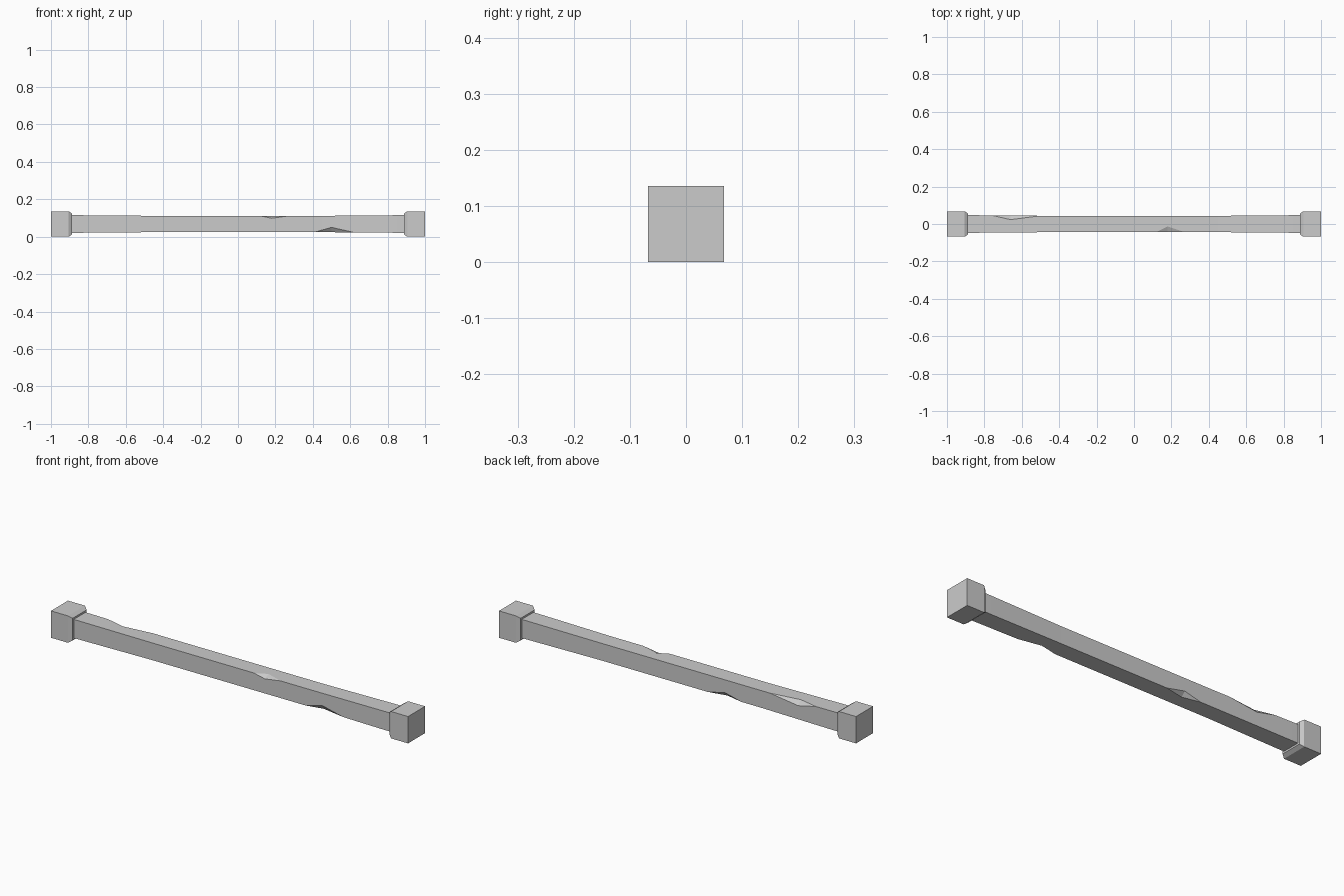
import bpy, bmesh

if "Cube" in bpy.data.objects:
    bpy.data.objects.remove(bpy.data.objects["Cube"], do_unlink=True)

stone = bpy.data.materials.new("plain grey")
stone.use_nodes = True
grey = (0.6, 0.6, 0.6, 1)
stone.diffuse_color = grey
stone.node_tree.nodes["Principled BSDF"].inputs["Base Color"].default_value = grey

MID = 0.068


def loft(name, sections):
    """Join a row of equal-sized point loops into a closed flat-shaded solid."""
    bm = bmesh.new()
    rings = [[bm.verts.new(p) for p in loop] for loop in sections]
    n = len(rings[0])
    for a, b in zip(rings, rings[1:]):
        for i in range(n):
            j = (i + 1) % n
            bm.faces.new((a[i], a[j], b[j], b[i]))
    bm.faces.new(rings[0])
    bm.faces.new(rings[-1])
    bmesh.ops.remove_doubles(bm, verts=bm.verts, dist=0.0001)
    bmesh.ops.recalc_face_normals(bm, faces=bm.faces)
    mesh = bpy.data.meshes.new(name)
    bm.to_mesh(mesh)
    bm.free()
    mesh.materials.append(stone)
    obj = bpy.data.objects.new(name, mesh)
    bpy.context.collection.objects.link(obj)


# Chips: (y side, z side): start, deepest point, end, cut across y, cut down z
chips = {
    (-1, 1): (0.12, 0.18, 0.27, 0.03, 0.013),
    (1, 1): (-0.76, -0.66, -0.5, 0.022, 0.022),
    (1, -1): (-0.34, -0.25, -0.15, 0.02, 0.022),
    (-1, -1): (0.41, 0.5, 0.62, 0.02, 0.026),
}
corners = [(-1, -1), (1, -1), (1, 1), (-1, 1)]


def half_width(x):
    # The beam is a touch thicker towards its ends
    t = min(max((abs(x) - 0.45) / 0.4, 0), 1)
    return 0.0435 + 0.0035 * t


def beam_section(x):
    h, loop = half_width(x), []
    for sy, sz in corners:
        start, deep, end, cy, cz = chips[sy, sz]
        k = max(0, min((x - start) / (deep - start), (end - x) / (end - deep)))
        on_side = (x, sy * h, MID + sz * (h - cz * k))
        on_flat = (x, sy * (h - cy * k), MID + sz * h)
        loop += [on_side, on_flat] if sy * sz < 0 else [on_flat, on_side]
    # Keep the points in order around the section
    return [loop[i] for i in (1, 0, 3, 2, 5, 4, 7, 6)]


stations = {-0.95, 0.95, -0.85, 0.85, -0.45, 0.45}
for chip in chips.values():
    stations.update(chip[:3])
loft("chipped_beam", [beam_section(x) for x in sorted(stations)])

# End blocks with a sloped shoulder where they meet the beam
for side, name in ((1, "left_end_block"), (-1, "right_end_block")):
    profile = [(1.0, 0.068), (0.905, 0.068), (0.887, 0.056)]
    loft(name, [[(side * x, sy * r, MID + sz * r) for sy, sz in corners]
                for x, r in profile])
